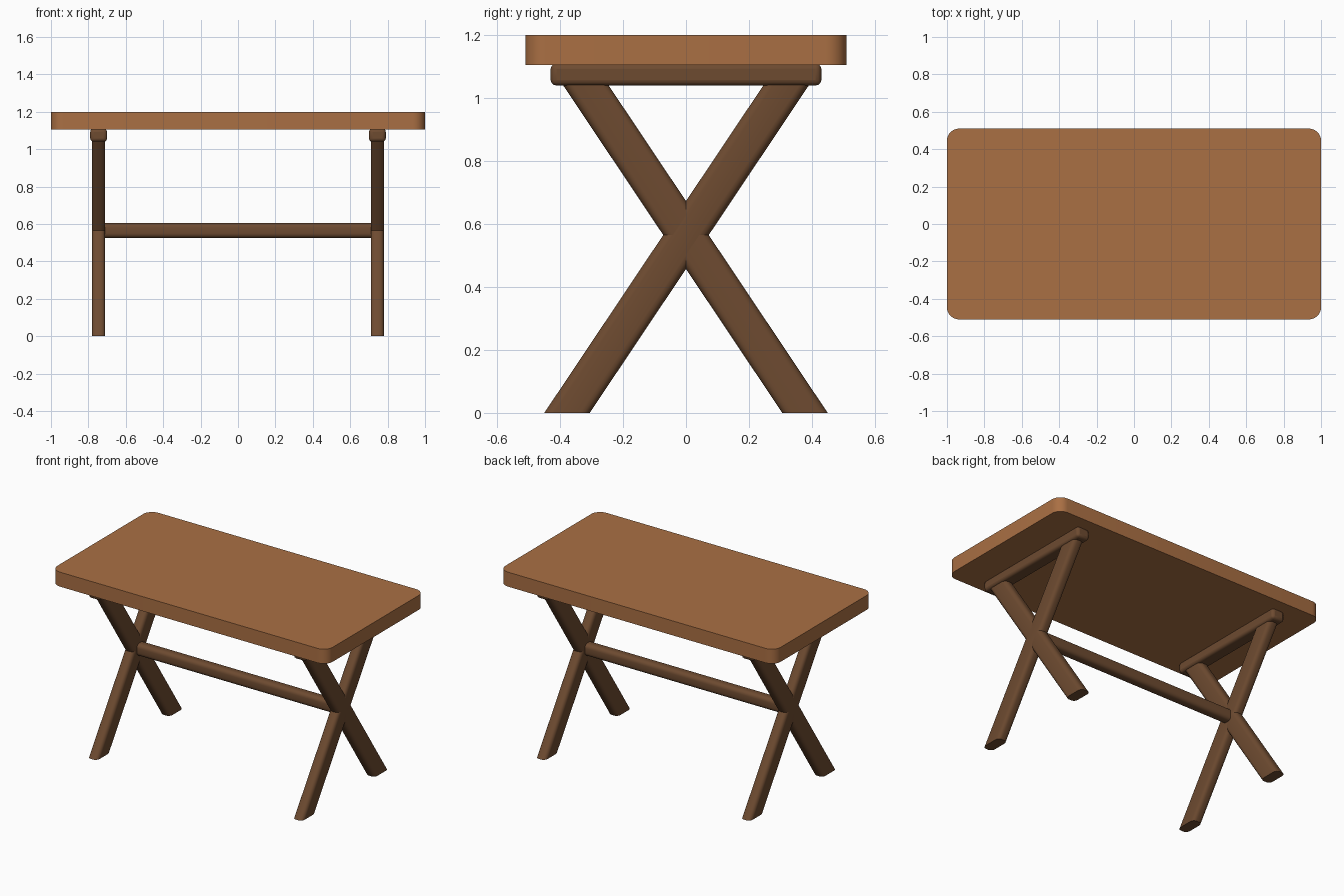
import bpy, bmesh, math
from mathutils import Vector

if "Cube" in bpy.data.objects:
    bpy.data.objects.remove(bpy.data.objects["Cube"])


def material(name, color):
    m = bpy.data.materials.new(name)
    m.diffuse_color = (*color, 1)
    m.use_nodes = True
    m.node_tree.nodes["Principled BSDF"].inputs["Base Color"].default_value = m.diffuse_color
    return m


light_wood = material("light wood", (0.40, 0.16, 0.057))
dark_wood = material("dark wood", (0.155, 0.070, 0.030))


def finish(obj, mat):
    obj.data.materials.append(mat)
    bpy.ops.object.select_all(action='DESELECT')
    obj.select_set(True)
    bpy.context.view_layer.objects.active = obj
    bpy.ops.object.shade_smooth_by_angle(angle=math.radians(35))


def rounded_rect(w, d, r, seg):
    pts = []
    for i, (sx, sy) in enumerate(((1, 1), (-1, 1), (-1, -1), (1, -1))):
        for k in range(seg + 1):
            a = math.pi / 2 * (i + k / seg)
            pts.append((sx * (w / 2 - r) + r * math.cos(a),
                        sy * (d / 2 - r) + r * math.sin(a)))
    return pts


def prism(name, start, end, mat):
    """Loft between two matching loops of points, capped at both ends."""
    bm = bmesh.new()
    a = [bm.verts.new(p) for p in start]
    b = [bm.verts.new(p) for p in end]
    n = len(a)
    bm.faces.new(a)
    bm.faces.new(b)
    for i in range(n):
        j = (i + 1) % n
        bm.faces.new((a[i], a[j], b[j], b[i]))
    bmesh.ops.recalc_face_normals(bm, faces=bm.faces)
    me = bpy.data.meshes.new(name)
    bm.to_mesh(me)
    bm.free()
    obj = bpy.data.objects.new(name, me)
    bpy.context.collection.objects.link(obj)
    finish(obj, mat)


# Table top with rounded corners
outline = rounded_rect(2.0, 1.02, 0.065, 8)
prism("table_top", [(x, y, 1.105) for x, y in outline],
      [(x, y, 1.2) for x, y in outline], light_wood)

# Crossed legs: rounded section sheared along the slope, cut flat at the floor
cross_z, slope, leg_top, frame_x = 0.565, 0.669, 1.06, 0.745
stretch = math.sqrt(1 + slope ** 2)
section = rounded_rect(0.07, 0.12, 0.025, 4)

for side_name, side in (("left", -1), ("right", 1)):
    cx = side * frame_x
    for lean_name, lean in (("front", -1), ("back", 1)):
        def ring(z):
            return [(cx + x, y * stretch + lean * slope * (cross_z - z), z)
                    for x, y in section]
        prism(f"{side_name}_{lean_name}_leg", ring(0), ring(leg_top), dark_wood)

    # Rounded cleat under the top
    bpy.ops.mesh.primitive_cube_add(size=1, location=(cx, 0, 1.075))
    cleat = bpy.context.object
    cleat.name = f"{side_name}_cleat"
    for v in cleat.data.vertices:
        v.co *= Vector((0.09, 0.86, 0.07))
    bev = cleat.modifiers.new("rounding", 'BEVEL')
    bev.width, bev.segments = 0.018, 3
    finish(cleat, dark_wood)

# Stretcher joining the two crossings
bar = rounded_rect(0.07, 0.08, 0.025, 4)
prism("stretcher", [(-0.73, y, cross_z + z) for y, z in bar],
      [(0.73, y, cross_z + z) for y, z in bar], dark_wood)
